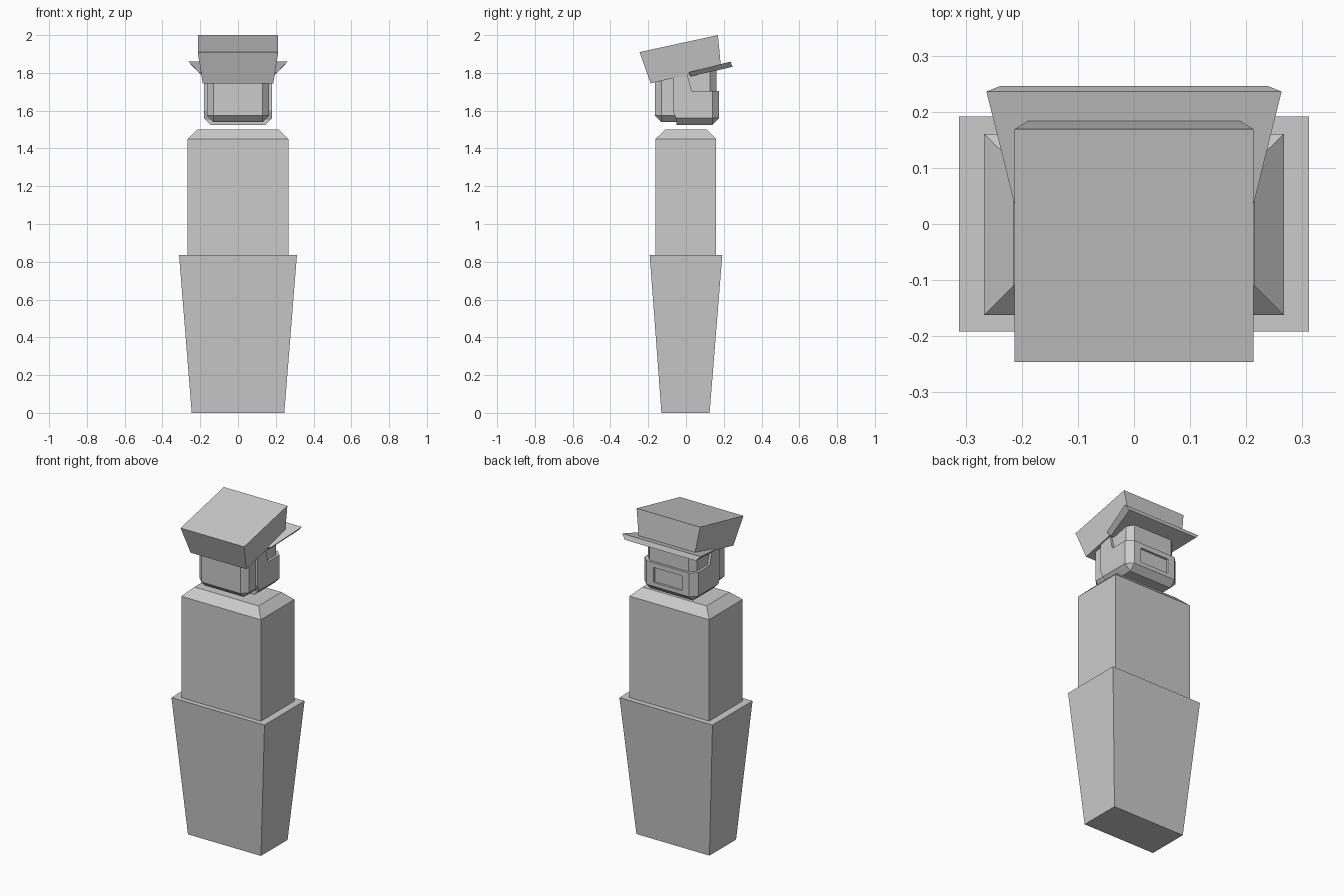
import bpy

if "Cube" in bpy.data.objects:
    bpy.data.objects.remove(bpy.data.objects["Cube"])


def new_object(name, verts, faces):
    mesh = bpy.data.meshes.new(name)
    mesh.from_pydata(verts, [], faces)
    obj = bpy.data.objects.new(name, mesh)
    bpy.context.collection.objects.link(obj)
    return obj


def loft(name, rings):
    """Closed solid through rings with equal point counts, listed from start to end."""
    n = len(rings[0])
    verts = [p for ring in rings for p in ring]
    faces = [tuple(range(n))[::-1], tuple(range(len(verts) - n, len(verts)))]
    for r in range(len(rings) - 1):
        for i in range(n):
            j = (i + 1) % n
            faces.append((r * n + i, r * n + j, (r + 1) * n + j, (r + 1) * n + i))
    return new_object(name, verts, faces)


def ring(hx, back, front, zb, zf=None):
    """Rectangle with half width hx, from y=back (height zb) to y=front (height zf)."""
    zf = zb if zf is None else zf
    return [(-hx, back, zb), (hx, back, zb), (hx, front, zf), (-hx, front, zf)]


def box(name, hx, y0, y1, z0, z1, bevel=0):
    obj = loft(name, [ring(hx, y0, y1, z0), ring(hx, y0, y1, z1)])
    if bevel:
        mod = obj.modifiers.new("chamfer", 'BEVEL')
        mod.width = bevel
        mod.segments = 1
    return obj


def boolean(obj, cutter, operation):
    mod = obj.modifiers.new(cutter.name, 'BOOLEAN')
    mod.object = cutter
    mod.operation = operation
    mod.solver = 'EXACT'
    cutter.hide_render = True
    cutter.hide_set(True)


# Tapered lower body
loft("lower_body", [ring(0.245, -0.13, 0.125, 0), ring(0.312, -0.192, 0.192, 0.835)])

# Torso with chamfered shoulders
loft("torso", [ring(0.267, -0.162, 0.16, 0.83), ring(0.267, -0.162, 0.16, 1.45),
               ring(0.215, -0.11, 0.11, 1.5)])

# Head, chamfered all round, its top tucked into the hat
box("head", 0.165, -0.165, 0.162, 1.54, 1.86, 0.034)

# Jaw guard wrapping the face, with raised side straps and a mouth opening
jaw = box("jaw_guard", 0.18, -0.2, 0.175, 1.525, 1.9, 0.036)
outline = [(-0.07, 1.8), (-0.07, 1.6), (-0.05, 1.55), (-0.05, 1.4),
           (0.3, 1.4), (0.3, 1.705), (0.03, 1.705), (0.005, 1.8)]
jaw_outline = loft("jaw_outline_cutter", [[(x, y, z) for y, z in outline] for x in (0.3, -0.3)])
mouth = box("mouth_cutter", 0.096, 0.14, 0.3, 1.585, 1.675)
boolean(jaw, jaw_outline, 'INTERSECT')
boolean(jaw, mouth, 'DIFFERENCE')

# Tilted hat crown, wider at the top
loft("hat_crown", [ring(0.187, -0.187, 0.185, 1.745, 1.83),
                   ring(0.213, -0.246, 0.169, 1.91, 2.0)])

# Hat brim, flaring forward
loft("hat_brim", [ring(0.187, 0.025, 0.246, 1.782, 1.832),
                  ring(0.208, 0.015, 0.236, 1.803, 1.86)])
brim = bpy.data.objects["hat_brim"].data
for i, hx in ((2, 0.238), (3, -0.238), (6, 0.263), (7, -0.263)):
    brim.vertices[i].co.x = hx
